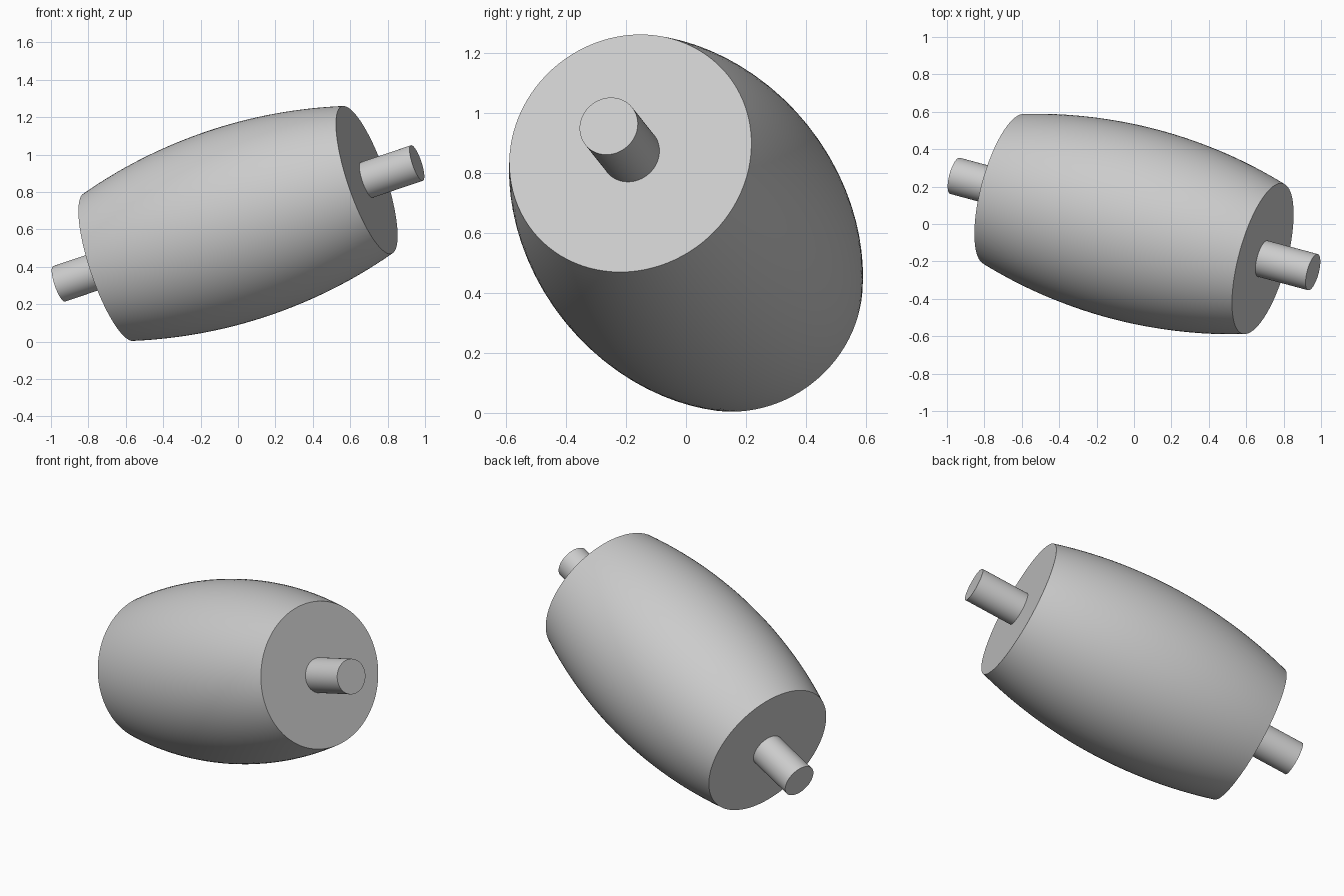
import bpy, bmesh, math
from mathutils import Vector

if "Cube" in bpy.data.objects:
    bpy.data.objects.remove(bpy.data.objects["Cube"])

CENTER = Vector((0, 0, 0.632))
AXIS = Vector((0.918, -0.247, 0.310)).normalized()
SEGMENTS = 96

grey = bpy.data.materials.new("light grey")
grey.diffuse_color = (0.6, 0.6, 0.6, 1)
grey.use_nodes = True
grey.node_tree.nodes["Principled BSDF"].inputs["Base Color"].default_value = grey.diffuse_color


def lathe(name, profile):
    """Solid of revolution from (radius, height) pairs, laid along the tilted axis."""
    bm = bmesh.new()
    rings = []
    for r, h in profile:
        rings.append([bm.verts.new((r * math.cos(a), r * math.sin(a), h))
                      for a in (2 * math.pi * i / SEGMENTS for i in range(SEGMENTS))])
    for low, high in zip(rings, rings[1:]):
        for i in range(SEGMENTS):
            j = (i + 1) % SEGMENTS
            bm.faces.new((low[i], low[j], high[j], high[i]))
    bm.faces.new(rings[0][::-1])
    bm.faces.new(rings[-1])
    mesh = bpy.data.meshes.new(name)
    bm.to_mesh(mesh)
    bm.free()
    mesh.materials.append(grey)
    ob = bpy.data.objects.new(name, mesh)
    bpy.context.collection.objects.link(ob)
    ob.location = CENTER
    ob.rotation_euler = AXIS.to_track_quat('Z', 'Y').to_euler()
    bpy.context.view_layer.objects.active = ob
    ob.select_set(True)
    bpy.ops.object.shade_smooth_by_angle(angle=math.radians(30))
    ob.select_set(False)
    return ob


# Bulging roller body: circular arc profile
HALF, R_END, R_MID, STEPS = 0.75, 0.416, 0.52, 32
bulge = R_MID - R_END
arc = (HALF ** 2 + bulge ** 2) / (2 * bulge)
heights = [HALF * (2 * i / STEPS - 1) for i in range(STEPS + 1)]
lathe("barrel_body", [(R_MID - arc + math.sqrt(arc ** 2 - h ** 2), h) for h in heights])

# Stub axles at both ends
for name, start, end in (("right_axle", 0.74, 1.042), ("left_axle", -1.042, -0.74)):
    lathe(name, [(0.1, start), (0.1, end)])
